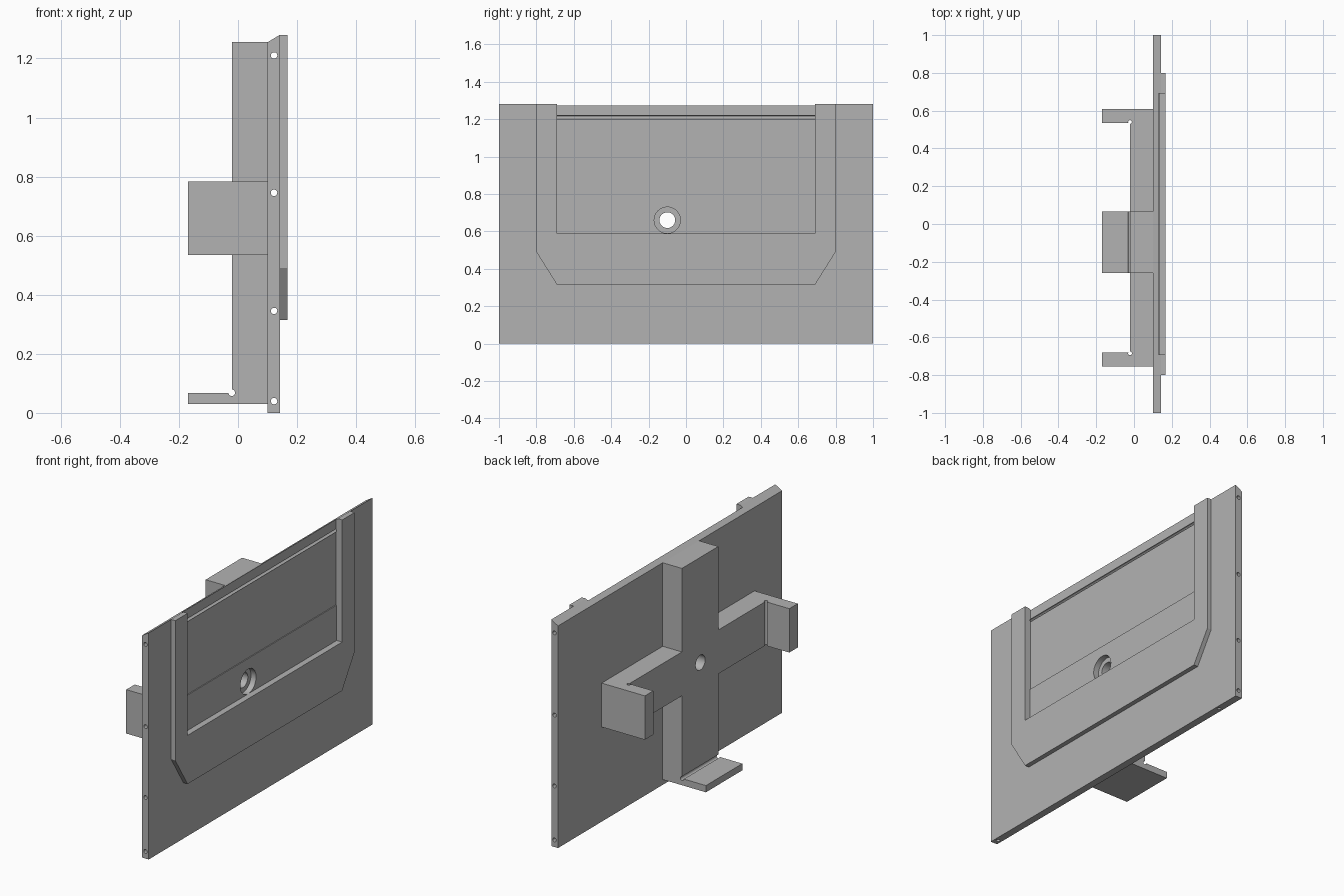
import bpy
import bmesh
from math import cos, sin, pi, radians
from mathutils import Vector

cube = bpy.data.objects.get("Cube")
if cube:
    bpy.data.objects.remove(cube, do_unlink=True)

grey = bpy.data.materials.new("plain grey")
grey.use_nodes = True
colour = (0.45, 0.45, 0.45, 1)
grey.diffuse_color = colour
grey.node_tree.nodes["Principled BSDF"].inputs["Base Color"].default_value = colour


def prism(name, axis, profile, low, high):
    """Extrude a 2D profile along an axis; the other two axes keep x, y, z order."""
    def place(p, depth):
        co = list(p)
        co.insert("xyz".index(axis), depth)
        return Vector(co)

    bm = bmesh.new()
    ends = [[bm.verts.new(place(p, d)) for p in profile] for d in (low, high)]
    bm.faces.new(ends[0])
    bm.faces.new(ends[1])
    n = len(profile)
    for i in range(n):
        j = (i + 1) % n
        bm.faces.new((ends[0][i], ends[0][j], ends[1][j], ends[1][i]))
    bmesh.ops.recalc_face_normals(bm, faces=bm.faces)
    mesh = bpy.data.meshes.new(name)
    bm.to_mesh(mesh)
    bm.free()
    mesh.materials.append(grey)
    obj = bpy.data.objects.new(name, mesh)
    bpy.context.collection.objects.link(obj)
    return obj


def box(name, x, y, z):
    return prism(name, "x", [(y[0], z[0]), (y[1], z[0]), (y[1], z[1]), (y[0], z[1])], *x)


def drill(axis, centre, radius, low, high, sides=24):
    ring = [(centre[0] + radius * cos(2 * pi * i / sides),
             centre[1] + radius * sin(2 * pi * i / sides)) for i in range(sides)]
    return prism("cutter", axis, ring, low, high)


def combine(target, operation, tools):
    """Apply each tool in turn to the target, then remove the tools."""
    for tool in tools:
        mod = target.modifiers.new("combine", "BOOLEAN")
        mod.operation = operation
        mod.solver = "EXACT"
        mod.object = tool
        graph = bpy.context.evaluated_depsgraph_get()
        graph.update()
        mesh = bpy.data.meshes.new_from_object(target.evaluated_get(graph))
        target.modifiers.clear()
        target.data = mesh
        bpy.data.objects.remove(tool, do_unlink=True)


BACK, FACE, FRONT = 0.10, 0.142, 0.168
TOP = 1.28
MID_Y, MID_Z = -0.10, 0.66

# Main plate with a sloping top edge
plate = prism("base_plate", "y",
              [(BACK, 0), (FACE, 0), (FACE, TOP), (BACK, 1.255)], -1, 1)

# Recess in the plate, shallower in its lower band
combine(plate, "DIFFERENCE", [
    box("cutter", (0.129, 0.3), (-0.69, 0.69), (0.79, 1.4)),
    box("cutter", (0.134, 0.3), (-0.69, 0.69), (0.59, 0.80)),
])

# Long edge holes, bottom holes and the stepped centre hole
combine(plate, "DIFFERENCE",
        [drill("y", (0.122, z), 0.011, -1.1, 1.1) for z in (0.04, 0.345, 0.745, 1.21)]
        + [drill("z", (0.122, y), 0.01, -0.1, 0.02) for y in (-0.965, 0.84)]
        + [drill("x", (MID_Y, MID_Z), 0.07, 0.09 + 0.012, 0.3, 48),
           drill("x", (MID_Y, MID_Z), 0.042, 0, 0.3, 48)])

# Raised U-shaped frame on the plate
half = [(0.69, TOP), (0.8, TOP), (0.8, 0.49), (0.69, 0.315)]
frame = prism("raised_frame", "x",
              [(0.69, 0.59)] + half + [(-y, z) for y, z in reversed(half)] + [(-0.69, 0.59)],
              FACE, FRONT)

# Rear cross bracket with bent end tabs
REAR, TIP = -0.02, -0.17
ARM_Y, ARM_Z = (-0.26, 0.065), (0.535, 0.783)
bracket = box("cross_bracket", (REAR, BACK), ARM_Y, (0.03, 1.255))
combine(bracket, "UNION", [
    box("side_arms", (REAR, BACK), (-0.755, 0.61), ARM_Z),
    box("lower_tab", (TIP, BACK), ARM_Y, (0.03, 0.068)),
    box("left_tab", (TIP, BACK), (0.535, 0.61), ARM_Z),
    box("right_tab", (TIP, BACK), (-0.755, -0.68), ARM_Z),
])

# Bend relief grooves and the centre hole
combine(bracket, "DIFFERENCE", [
    drill("y", (-0.021, 0.068), 0.011, -0.4, 0.2),
    drill("z", (-0.021, 0.54), 0.01, 0.4, 0.9),
    drill("z", (-0.021, -0.685), 0.01, 0.4, 0.9),
    drill("x", (MID_Y, MID_Z), 0.042, -0.3, 0.3, 48),
])

# Smooth the round holes while keeping edges sharp
bpy.ops.object.select_all(action="DESELECT")
for part in (plate, frame, bracket):
    part.select_set(True)
bpy.context.view_layer.objects.active = plate
bpy.ops.object.shade_smooth_by_angle(angle=radians(30))
